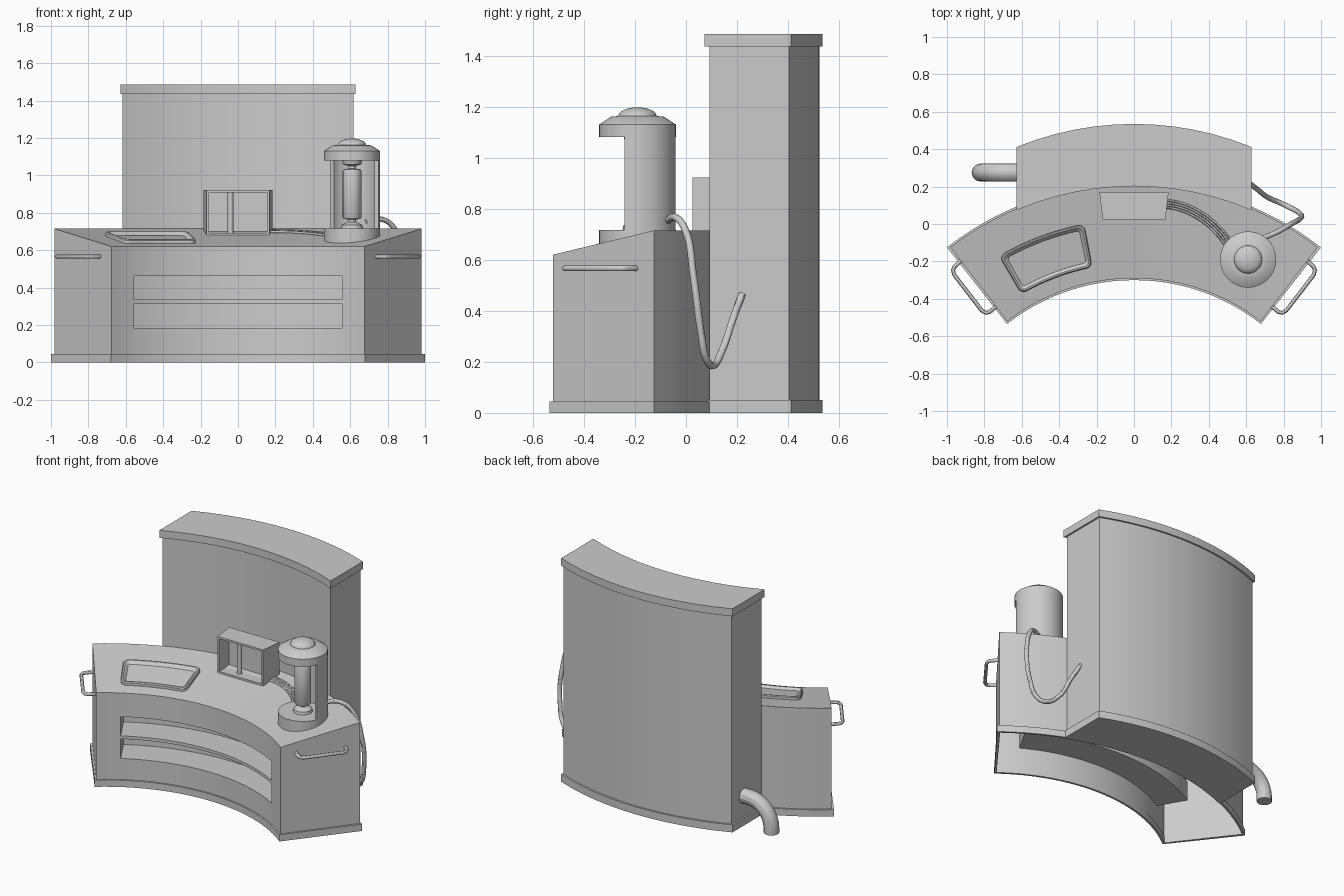
import bpy, bmesh
from math import sin, cos, pi, radians, sqrt
from mathutils import Vector

if "Cube" in bpy.data.objects:
    bpy.data.objects.remove(bpy.data.objects["Cube"])

DESK_C = (0, -1.40)      # centre of the desk's arcs
LAMP_C = (0.61, -0.19)
RI, RO, HALF = 1.11, 1.61, 37.6


def polar(c, r, deg, z):
    a = radians(deg)     # measured clockwise from +y
    return Vector((c[0] + r * sin(a), c[1] + r * cos(a), z))


def desk_z(r):
    return 0.62 + (r - RI) * 0.19


def finish(name, bm):
    bmesh.ops.remove_doubles(bm, verts=bm.verts, dist=1e-5)
    bmesh.ops.recalc_face_normals(bm, faces=bm.faces)
    me = bpy.data.meshes.new(name)
    bm.to_mesh(me)
    bm.free()
    ob = bpy.data.objects.new(name, me)
    bpy.context.collection.objects.link(ob)
    smooth(ob)
    return ob


def smooth(ob):
    bpy.ops.object.select_all(action='DESELECT')
    ob.select_set(True)
    bpy.context.view_layer.objects.active = ob
    bpy.ops.object.shade_smooth_by_angle(angle=radians(30))


def face(bm, pts):
    return bm.faces.new([bm.verts.new(p) for p in pts])


def bridge(bm, rings, closed):
    vs = [[bm.verts.new(p) for p in ring] for ring in rings]
    k = len(vs[0])
    for a, b in zip(vs, vs[1:]):
        for i in range(k if closed else k - 1):
            j = (i + 1) % k
            bm.faces.new((a[i], a[j], b[j], b[i]))
    return vs


def sweep(bm, prof, c, a0, a1, n, closed=False):
    rings = [[polar(c, r, a0 + (a1 - a0) * i / n, z) for r, z in prof] for i in range(n + 1)]
    return bridge(bm, rings, closed)


def revolve(name, prof, c, a0=0, a1=360, n=40, closed=False):
    bm = bmesh.new()
    vs = sweep(bm, prof, c, a0, a1, n, closed)
    if closed:
        bm.faces.new(vs[0])
        bm.faces.new(vs[-1])
    # collapse points on the axis into clean triangles
    bmesh.ops.remove_doubles(bm, verts=bm.verts, dist=1e-5)
    return finish(name, bm)


def prism(name, outline, z0, z1):
    bm = bmesh.new()
    vs = bridge(bm, [[Vector((x, y, z)) for x, y in outline] for z in (z0, z1)], True)
    bm.faces.new(vs[0])
    bm.faces.new(vs[1])
    return finish(name, bm)


def tube(name, pts, rad, kind='BEZIER'):
    cu = bpy.data.curves.new(name, 'CURVE')
    cu.dimensions = '3D'
    cu.bevel_depth = rad
    cu.bevel_resolution = 4
    cu.use_fill_caps = True
    sp = cu.splines.new(kind)
    if kind == 'BEZIER':
        sp.bezier_points.add(len(pts) - 1)
        for b, p in zip(sp.bezier_points, pts):
            b.co = p
            b.handle_left_type = b.handle_right_type = 'AUTO'
        sp.resolution_u = 8
    else:
        sp.points.add(len(pts) - 1)
        for b, p in zip(sp.points, pts):
            b.co = (*p, 1)
    ob = bpy.data.objects.new(name, cu)
    bpy.context.collection.objects.link(ob)
    bpy.ops.object.select_all(action='DESELECT')
    ob.select_set(True)
    bpy.context.view_layer.objects.active = ob
    bpy.ops.object.convert(target='MESH')
    smooth(bpy.context.view_layer.objects.active)


# desk body: open-bottomed shell with two shelf recesses in the curved front
REC, DEEP = 30, RI + 0.2
shelves = [(0.185, 0.315), (0.335, 0.462)]
bm = bmesh.new()
plain = [(RI, 0), (RI, 0.62), (RO, 0.715), (RO, 0)]
recessed = [(RI, 0)]
for lo, hi in shelves:
    recessed += [(RI, lo), (DEEP, lo), (DEEP, hi), (RI, hi)]
recessed += plain[1:]
sweep(bm, recessed, DESK_C, -REC, REC, 24)
for s in (-1, 1):
    sweep(bm, plain, DESK_C, s * REC, s * HALF, 3)
    face(bm, [polar(DESK_C, r, s * HALF, z) for r, z in plain])
    for lo, hi in shelves:
        face(bm, [polar(DESK_C, r, s * REC, z) for r, z in
                  [(RI, lo), (DEEP, lo), (DEEP, hi), (RI, hi)]])
finish("desk_body", bm)


# desk plinth: thin band around the foot
def desk_outline(ri, ro, half, z, n=24):
    arc = [-half + 2 * half * i / n for i in range(n + 1)]
    return [polar(DESK_C, ri, a, z) for a in arc] + [polar(DESK_C, ro, a, z) for a in reversed(arc)]


bm = bmesh.new()
outer, inner = (RI - 0.01, RO + 0.01, 38.1), (RI + 0.004, RO - 0.004, 37.4)
bridge(bm, [desk_outline(*o, z) for o, z in
            [(inner, 0), (outer, 0), (outer, 0.045), (inner, 0.045), (inner, 0)]], True)
finish("desk_plinth", bm)


# tall curved cabinet with plinth and cap
def tower_outline(pad, n=12):
    w = 0.617 + pad
    xs = [-w + 2 * w * i / n for i in range(n + 1)]
    front = [(x, DESK_C[1] + sqrt((1.614 - pad) ** 2 - x * x)) for x in xs]
    back = [(x, -1.125 + sqrt((1.648 + pad) ** 2 - x * x)) for x in reversed(xs)]
    return front + back


prism("cabinet_body", tower_outline(0), 0.04, 1.44)
prism("cabinet_plinth", tower_outline(0.012), 0, 0.05)
prism("cabinet_cap", tower_outline(0.012), 1.435, 1.485)

# display box with a recessed front
bm = bmesh.new()
plan = [(-0.168, 0.025), (0.168, 0.025), (0.185, 0.172), (-0.185, 0.172)]
vs = bridge(bm, [[Vector((x, y, z)) for x, y in plan] for z in (0.68, 0.922)], True)
bm.faces.new(vs[0])
bm.faces.new(vs[1])
bmesh.ops.recalc_face_normals(bm, faces=bm.faces)
front = min(bm.faces, key=lambda f: f.calc_center_median().y)
bmesh.ops.inset_region(bm, faces=[front], thickness=0.018)
hole = bmesh.ops.extrude_face_region(bm, geom=[front])
bmesh.ops.delete(bm, geom=[front], context='FACES_ONLY')
moved = [g for g in hole['geom'] if isinstance(g, bmesh.types.BMVert)]
bmesh.ops.translate(bm, verts=moved, vec=(0, 0.1, 0))
finish("display_box", bm)
revolve("display_post", [(0.015, 0.69), (0.015, 0.91)], (-0.04, 0.075), n=16)

# sunken tray with rounded corners, following the desk's curve and slope
TR, TA = 1.307, -20.6


def tray_ring(off, h):
    hw, hh, c = 0.224 - off, 0.118 - off, 0.035 - off * 0.6
    pts = []
    for k, (sx, sy) in enumerate([(1, 1), (-1, 1), (-1, -1), (1, -1)]):
        pts += [(sx * (hw - c) + c * cos((k + i / 5) * pi / 2),
                 sy * (hh - c) + c * sin((k + i / 5) * pi / 2)) for i in range(6)]
        if k in (0, 2):
            pts += [(sx * (hw - c) * (1 - i / 5), sy * hh) for i in range(1, 10)]
    return [polar(DESK_C, TR + y, TA + x / TR * 180 / pi, desk_z(TR + y) + h) for x, y in pts]


bm = bmesh.new()
vs = bridge(bm, [tray_ring(*p) for p in
                 [(0, -0.01), (0, 0.016), (0.005, 0.022), (0.013, 0.022), (0.03, 0.005)]], True)
bm.faces.new(vs[-1])
finish("tray", bm)

# canister: base, half shell, spindle and domed lid
revolve("canister_base", [(0, 0.635), (0.15, 0.635), (0.15, 0.717), (0, 0.717)], LAMP_C)
revolve("canister_shell", [(0.15, 0.7), (0.15, 1.09), (0.128, 1.09), (0.128, 0.7)],
        LAMP_C, -50, 110, 24, True)
dome = [(0.075 * cos(t * pi / 12), 1.163 + 0.034 * sin(t * pi / 12)) for t in range(6)]
revolve("canister_lid", [(0, 1.08), (0.15, 1.08), (0.15, 1.13), (0.105, 1.16)] + dome
        + [(0, 1.197)], LAMP_C)
revolve("canister_spindle", [(0.06, 0.71), (0.055, 0.735), (0.02, 0.752), (0.02, 0.763),
        (0.046, 0.768), (0.05, 0.775), (0.05, 1.022), (0.046, 1.032), (0.02, 1.036),
        (0.02, 1.05), (0.048, 1.058), (0.055, 1.085)], LAMP_C, n=24)

# side handles, mirrored
for s, side in ((-1, "left"), (1, "right")):
    a = radians(HALF)
    pts = []
    for r, out in [(1.21, -0.005), (1.208, 0.045), (1.216, 0.063), (1.24, 0.073),
                   (1.48, 0.073), (1.504, 0.063), (1.514, 0.045), (1.52, -0.005)]:
        pts.append((s * (r * sin(a) + out * cos(a)), DESK_C[1] + r * cos(a) - out * sin(a), 0.566))
    tube(side + "_handle", pts, 0.011, 'POLY')

# hose hanging from the canister round to the cabinet side
tube("hose", [(0.68, -0.08, 0.75), (0.77, -0.04, 0.765), (0.84, 0.0, 0.71), (0.89, 0.03, 0.53),
              (0.885, 0.058, 0.32), (0.85, 0.08, 0.21), (0.80, 0.105, 0.185), (0.72, 0.14, 0.24),
              (0.66, 0.185, 0.37), (0.615, 0.22, 0.465)], 0.014)

# flat bundle of cables from display to canister
for i in range(4):
    o = (i - 1.5) * 0.013
    pts = []
    for x, y, nx, ny in [(0.165, 0.11, 0, 1), (0.26, 0.09, 0.25, 0.95), (0.36, 0.04, 0.5, 0.85),
                         (0.44, -0.025, 0.75, 0.65), (0.51, -0.11, 0.85, 0.5)]:
        px, py = x + nx * o, y + ny * o
        pts.append((px, py, desk_z(sqrt(px ** 2 + (py - DESK_C[1]) ** 2)) + 0.005))
    tube(f"cable_{i + 1}", pts, 0.0065)

# exhaust pipe bending down to the ground
bend = [(-0.66 - 0.16 * sin(t * pi / 16), 0.275, 0.03 + 0.16 * cos(t * pi / 16)) for t in range(9)]
tube("exhaust_pipe", [(-0.58, 0.275, 0.19)] + bend + [(-0.82, 0.275, 0.0)], 0.048, 'POLY')
